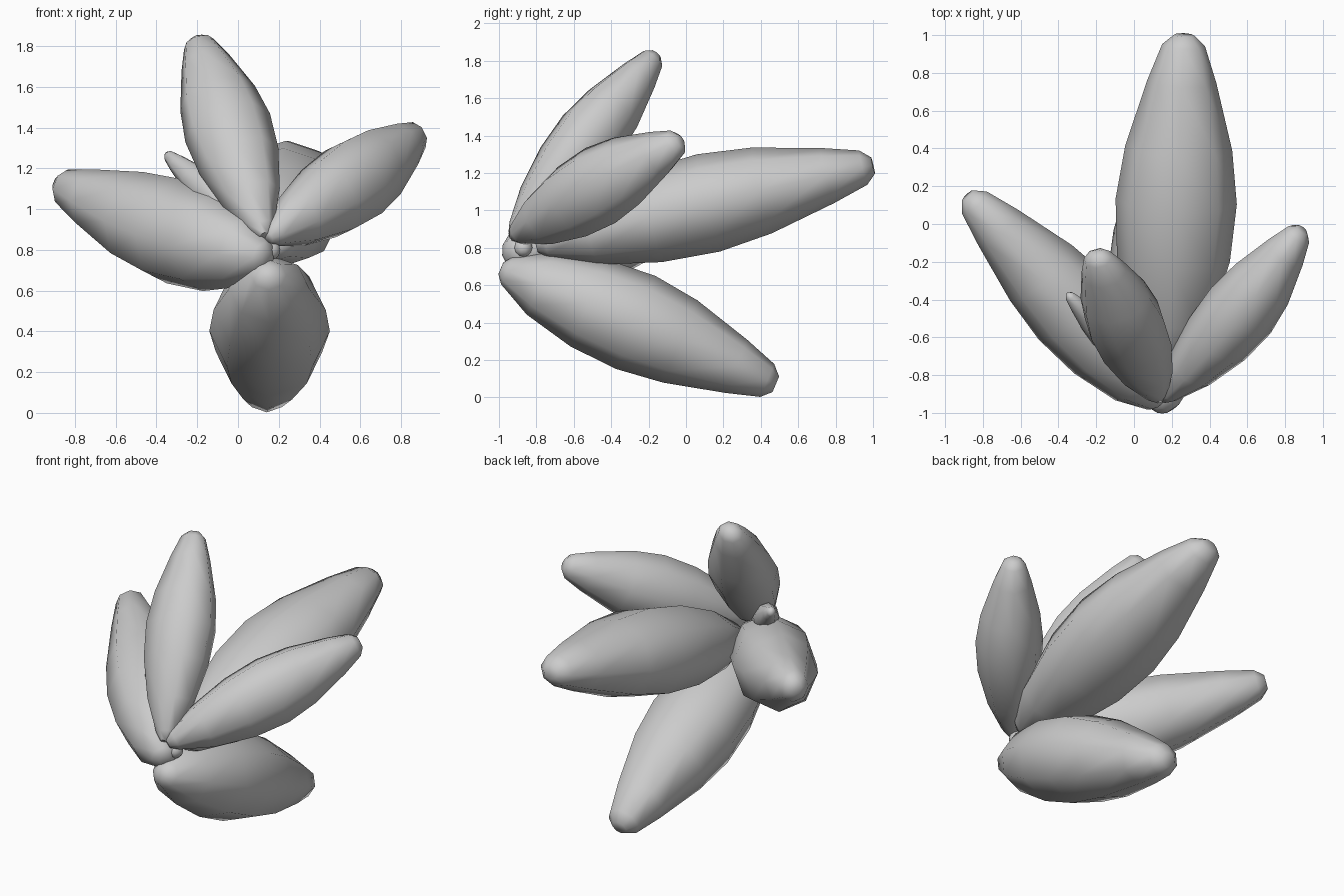
import bpy, bmesh, math
from mathutils import Vector

if "Cube" in bpy.data.objects:
    bpy.data.objects.remove(bpy.data.objects["Cube"])

# Shared petal outline: (fraction along axis, relative radius)
PROFILE = [(0, .13), (.025, .3), (.15, .68), (.33, .95), (.5, 1.02),
           (.66, .9), (.86, .58), (.97, .36), (1, .17)]
SIDES = 8


def petal(name, base, tip, half_width, half_thick, inner, warp=1.0, bow=(0, 0, 0)):
    base, tip, bow = Vector(base), Vector(tip), Vector(bow)
    axis = tip - base
    side = axis.cross(Vector(inner)).normalized()
    normal = side.cross(axis).normalized()
    bm = bmesh.new()
    rings = []
    for t, r in PROFILE:
        t = t ** warp
        c = base + axis * t + bow * math.sin(math.pi * t)
        ring = []
        for i in range(SIDES):
            a = math.tau * i / SIDES
            ring.append(bm.verts.new(c + side * math.cos(a) * half_width * r
                                     + normal * math.sin(a) * half_thick * r))
        rings.append(ring)
    for lo, hi in zip(rings, rings[1:]):
        for i in range(SIDES):
            j = (i + 1) % SIDES
            bm.faces.new((lo[i], lo[j], hi[j], hi[i]))
    bm.faces.new(rings[0][::-1])
    bm.faces.new(rings[-1])
    bmesh.ops.recalc_face_normals(bm, faces=bm.faces)
    mesh = bpy.data.meshes.new(name)
    bm.to_mesh(mesh)
    bm.free()
    ob = bpy.data.objects.new(name, mesh)
    bpy.context.collection.objects.link(ob)
    finish(ob)


def finish(ob):
    bpy.ops.object.select_all(action='DESELECT')
    ob.select_set(True)
    bpy.context.view_layer.objects.active = ob
    bpy.ops.object.shade_smooth_by_angle(angle=math.radians(60))


# Large petals fanning out from the base
petal("lower_petal", (.15, -.99, .69), (.14, .48, .07), .29, .265, (0, 0, 1), 1.03, (.01, 0, .015))
petal("back_petal", (.18, -.8, .81), (.265, 1.0, 1.24), .315, .262, (0, 0, 1), .97, (0, 0, .01))
petal("left_petal", (.14, -.95, .76), (-.88, .15, 1.12), .26, .245, (1, .5, 0), 1.15, (0, .01, -.03))
petal("right_petal", (.15, -.93, .86), (.89, -.03, 1.37), .215, .195, (-1, .5, 0), .9, (.02, -.01, 0))
petal("upper_petal", (.13, -.93, .87), (-.2, -.16, 1.835), .215, .185, (0, 1, 0), .87)

# Small bud leaf behind the upper petal
petal("small_petal", (.08, -.86, .88), (-.35, -.37, 1.27), .085, .075, (1, .5, 0), .85)

# Core joining the petals
bpy.ops.mesh.primitive_uv_sphere_add(segments=10, ring_count=6, radius=.05,
                                     location=(.16, -.87, .8))
core = bpy.context.object
core.name = "core"
finish(core)
